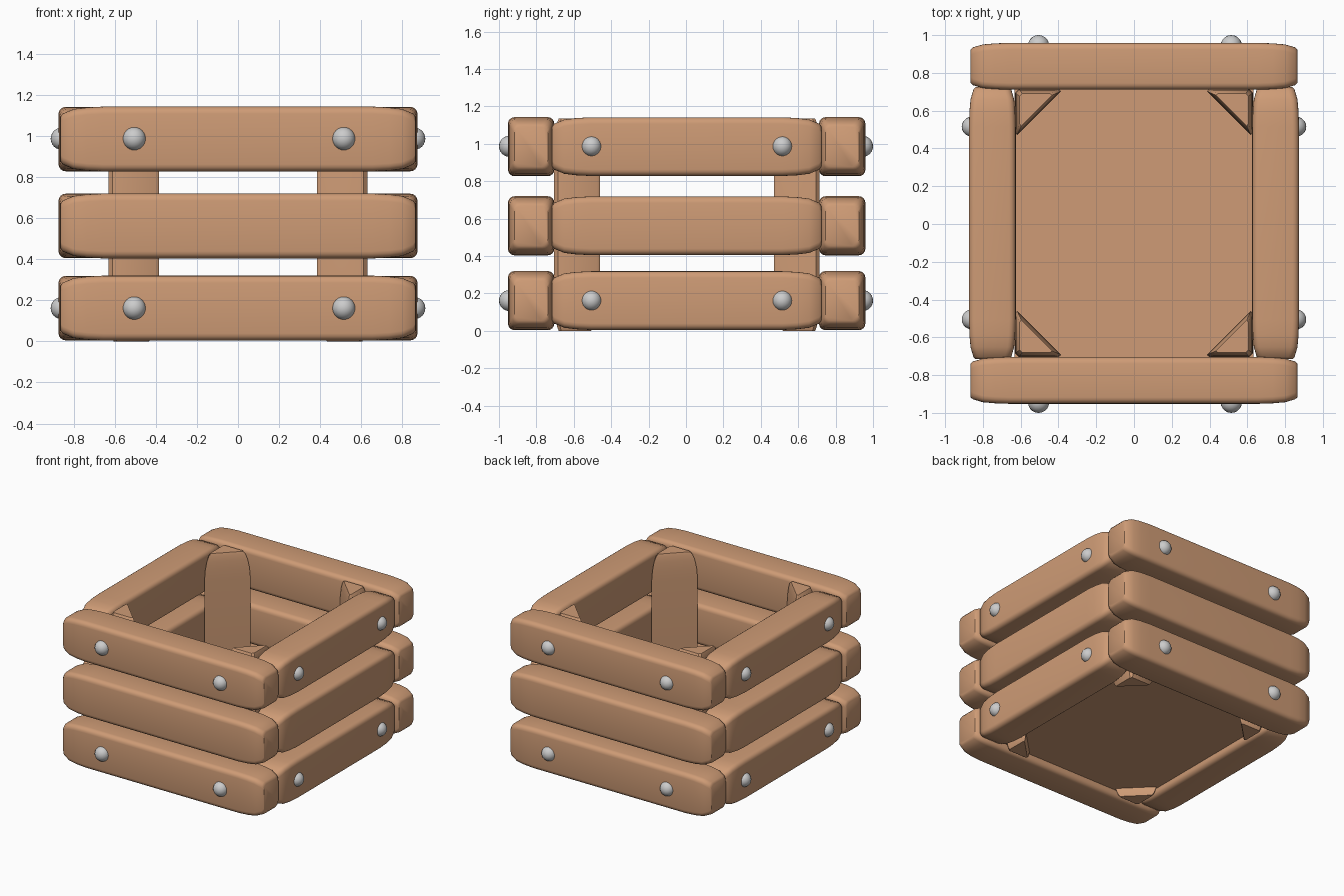
import bpy, bmesh, math
from mathutils import Vector

if "Cube" in bpy.data.objects:
    bpy.data.objects.remove(bpy.data.objects["Cube"])

wood = bpy.data.materials.new("wood")
wood.diffuse_color = (0.62, 0.33, 0.18, 1)
wood.use_nodes = True
wood.node_tree.nodes["Principled BSDF"].inputs["Base Color"].default_value = wood.diffuse_color


def loft(name, rings, angle=40):
    """Skin a list of equal-length point rings and cap both ends."""
    bm = bmesh.new()
    vr = [[bm.verts.new(p) for p in ring] for ring in rings]
    n = len(vr[0])
    for a, b in zip(vr, vr[1:]):
        for i in range(n):
            j = (i + 1) % n
            bm.faces.new((a[i], a[j], b[j], b[i]))
    bm.faces.new(vr[0])
    bm.faces.new(vr[-1])
    bmesh.ops.recalc_face_normals(bm, faces=bm.faces)
    return finish(name, bm, wood, angle)


def finish(name, bm, mat=None, angle=40):
    me = bpy.data.meshes.new(name)
    bm.to_mesh(me)
    bm.free()
    ob = bpy.data.objects.new(name, me)
    bpy.context.collection.objects.link(ob)
    if mat:
        me.materials.append(mat)
    bpy.ops.object.select_all(action='DESELECT')
    ob.select_set(True)
    bpy.context.view_layer.objects.active = ob
    bpy.ops.object.shade_smooth_by_angle(angle=math.radians(angle))
    return ob


def rounded_rect(w, h, r, seg=4):
    pts = []
    for k, (sx, sy) in enumerate(((1, 1), (-1, 1), (-1, -1), (1, -1))):
        for i in range(seg + 1):
            a = math.pi / 2 * (k + i / seg)
            pts.append((sx * (w - r) + r * math.cos(a), sy * (h - r) + r * math.sin(a)))
    return pts


def plank(name, center, half_len, half_thick, half_h, along_x):
    # (distance from the end, inset of the section)
    ends = [(0, 0.05), (0.012, 0.034), (0.065, 0.012), (0.13, 0.004), (0.21, 0)]
    stations = [(-half_len + d, i) for d, i in ends]
    stations += [(half_len - d, i) for d, i in reversed(ends)]
    c = Vector(center)
    rings = []
    for s, inset in stations:
        sec = rounded_rect(half_thick - inset * 0.7, half_h - inset, 0.035)
        rings.append([c + Vector((s, t, z) if along_x else (t, s, z)) for t, z in sec])
    loft(name, rings)


def bolt(name, loc, scale):
    bm = bmesh.new()
    bmesh.ops.create_uvsphere(bm, u_segments=20, v_segments=12, radius=1)
    for v in bm.verts:
        v.co = Vector(loc) + v.co * Vector(scale)
    finish(name, bm)


# Slatted walls
for level, z in (("lower", 0.162), ("middle", 0.562), ("upper", 0.985)):
    plank(level + "_front_plank", (0, -0.828, z), 0.865, 0.124, 0.158, True)
    plank(level + "_back_plank", (0, 0.835, z), 0.865, 0.124, 0.158, True)
    for side, s in (("left", -1), ("right", 1)):
        plank(f"{level}_{side}_plank", (s * 0.75, 0.004, z), 0.72, 0.124, 0.157, False)

# Triangular corner posts with rounded ends
tri = [(0.02, 0), (0.23, 0), (0.245, 0.012), (0.012, 0.245), (0, 0.23), (0, 0.02)]
levels = [(0, 0.70), (0.02, 0.80), (0.06, 0.89), (0.12, 0.96), (0.2, 1)]
levels += [(1.135 - z, k) for z, k in reversed(levels)]
g = 0.083
for sx, xn in ((-1, "left"), (1, "right")):
    for sy, yn in ((-1, "front"), (1, "back")):
        rings = [[(sx * (0.63 - g - (u - g) * k), 0.005 + sy * (0.71 - g - (v - g) * k), z)
                  for u, v in tri] for z, k in levels]
        loft(f"{yn}_{xn}_post", rings)

# Floor panel
bm = bmesh.new()
bmesh.ops.create_cube(bm, size=1)
for v in bm.verts:
    v.co = Vector((v.co.x * 1.265, v.co.y * 1.42 + 0.005, 0.08 + v.co.z * 0.04))
finish("floor_panel", bm, wood)

# Domed bolts on the upper and lower planks
for level, z in (("lower", 0.162), ("upper", 0.987)):
    for side, p in (("a", -0.505), ("b", 0.515)):
        bolt(f"{level}_front_bolt_{side}", (p, -0.945, z), (0.056, 0.055, 0.056))
        bolt(f"{level}_back_bolt_{side}", (p, 0.945, z), (0.056, 0.055, 0.056))
        bolt(f"{level}_left_bolt_{side}", (-0.858, p, z), (0.054, 0.053, 0.054))
        bolt(f"{level}_right_bolt_{side}", (0.858, p, z), (0.054, 0.053, 0.054))
